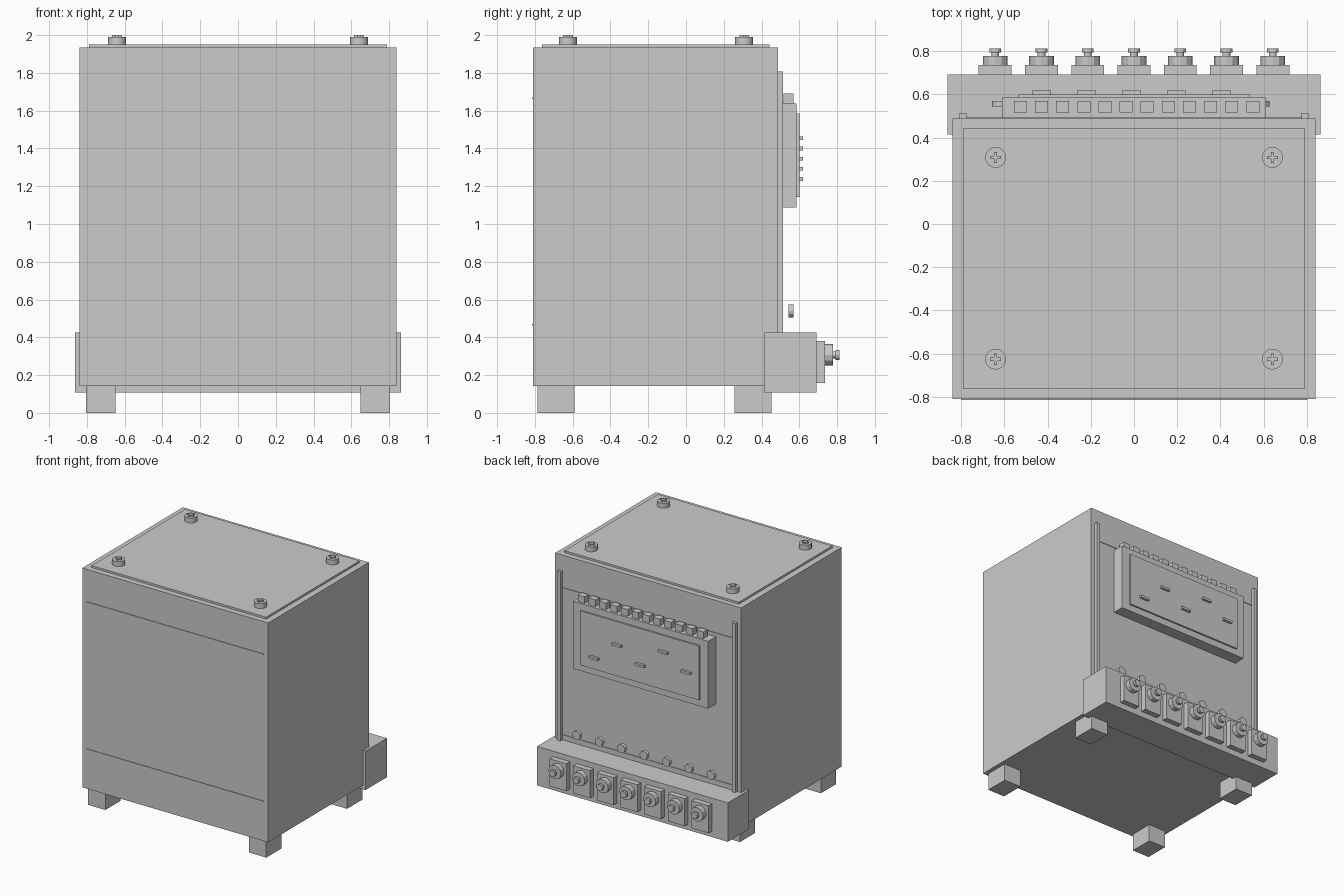
import bpy
import math

cube = bpy.data.objects.get("Cube")
if cube:
    bpy.data.objects.remove(cube, do_unlink=True)

grey = bpy.data.materials.new("plain grey")
grey.use_nodes = True
COLOR = (0.6, 0.6, 0.6, 1)
grey.diffuse_color = COLOR
grey.node_tree.nodes["Principled BSDF"].inputs["Base Color"].default_value = COLOR


def box(name, x, y, z):
    """Box from (min, max) ranges on each axis."""
    bpy.ops.mesh.primitive_cube_add(size=1)
    ob = bpy.context.object
    ob.name = name
    ob.location = [(a + b) / 2 for a, b in (x, y, z)]
    ob.scale = [b - a for a, b in (x, y, z)]
    bpy.ops.object.transform_apply(location=False, rotation=False, scale=True)
    ob.data.materials.append(grey)
    return ob


def cylinder(name, r, start, length, axis="z", sides=12):
    """Cylinder that begins at start and runs along +y or +z."""
    x, y, z = start
    along_y = axis == "y"
    centre = (x, y + length / 2, z) if along_y else (x, y, z + length / 2)
    bpy.ops.mesh.primitive_cylinder_add(
        vertices=sides, radius=r, depth=length, location=centre,
        rotation=(math.pi / 2 if along_y else 0, 0, 0))
    ob = bpy.context.object
    ob.name = name
    ob.data.materials.append(grey)
    bpy.ops.object.shade_smooth_by_angle(angle=math.radians(25))
    return ob


def around(c, width):
    return (c - width / 2, c + width / 2)


# Cabinet and lid
box("cabinet", (-0.84, 0.84), (-0.81, 0.488), (0.143, 1.934))
box("lid_plate", (-0.788, 0.788), (-0.763, 0.443), (1.93, 1.95))

# Thin seams on the front and back
for level, z in (("lower", 0.466), ("upper", 1.667)):
    box(f"front_seam_{level}", (-0.8, 0.8), (-0.815, -0.805), around(z, 0.008))
    box(f"back_seam_{level}", (-0.8, 0.8), (0.48, 0.493), around(z, 0.008))

# Left and right pairs: feet, lid screws, back rails
for side, s in (("right", -1), ("left", 1)):
    for end, foot_y, screw_y in (("front", -0.688, -0.625), ("back", 0.355, 0.308)):
        box(f"foot_{end}_{side}", around(s * 0.727, 0.157),
            around(foot_y, 0.196), (0, 0.15))
        cylinder(f"lid_screw_{end}_{side}", 0.048, (s * 0.64, screw_y, 1.945), 0.045, sides=20)
        box(f"screw_cross_a_{end}_{side}", around(s * 0.64, 0.052),
            around(screw_y, 0.015), (1.985, 2.0))
        box(f"screw_cross_b_{end}_{side}", around(s * 0.64, 0.015),
            around(screw_y, 0.052), (1.985, 2.0))
    box(f"back_rail_{side}", around(s * 0.79, 0.032), (0.48, 0.514), (0.3, 1.807))

# Terminal block along the lower back
box("terminal_block", (-0.862, 0.862), (0.415, 0.691), (0.108, 0.426))
for i in range(7):
    x = (i - 3) * 0.214
    box(f"terminal_plate_{i}", around(x, 0.152), (0.685, 0.736), (0.157, 0.381))
    cylinder(f"terminal_nut_{i}", 0.057, (x, 0.73, 0.307), 0.048, "y")
    cylinder(f"terminal_stud_{i}", 0.018, (x, 0.77, 0.307), 0.025, "y")
    cylinder(f"terminal_cap_{i}", 0.027, (x, 0.792, 0.307), 0.02, "y")
    cylinder(f"contact_disc_{i}", 0.035, (x * 0.945 - 0.014, 0.543, 0.54), 0.027, "y")

# Control unit on the upper back
box("control_box", (-0.611, 0.611), (0.48, 0.586), (1.088, 1.638))
box("control_panel", (-0.537, 0.537), (0.58, 0.6), (1.142, 1.585))
for i in range(12):
    box(f"top_connector_{i}", around((i - 5.5) * 0.0977 + 0.012, 0.06),
        (0.516, 0.568), (1.63, 1.692))
for i, step in enumerate((0, 2, -1, 1, -2)):
    box(f"panel_pin_{i}", around((i - 2) * 0.208 - 0.011, 0.083),
        (0.595, 0.62), around(1.346 + step * 0.054, 0.02))
